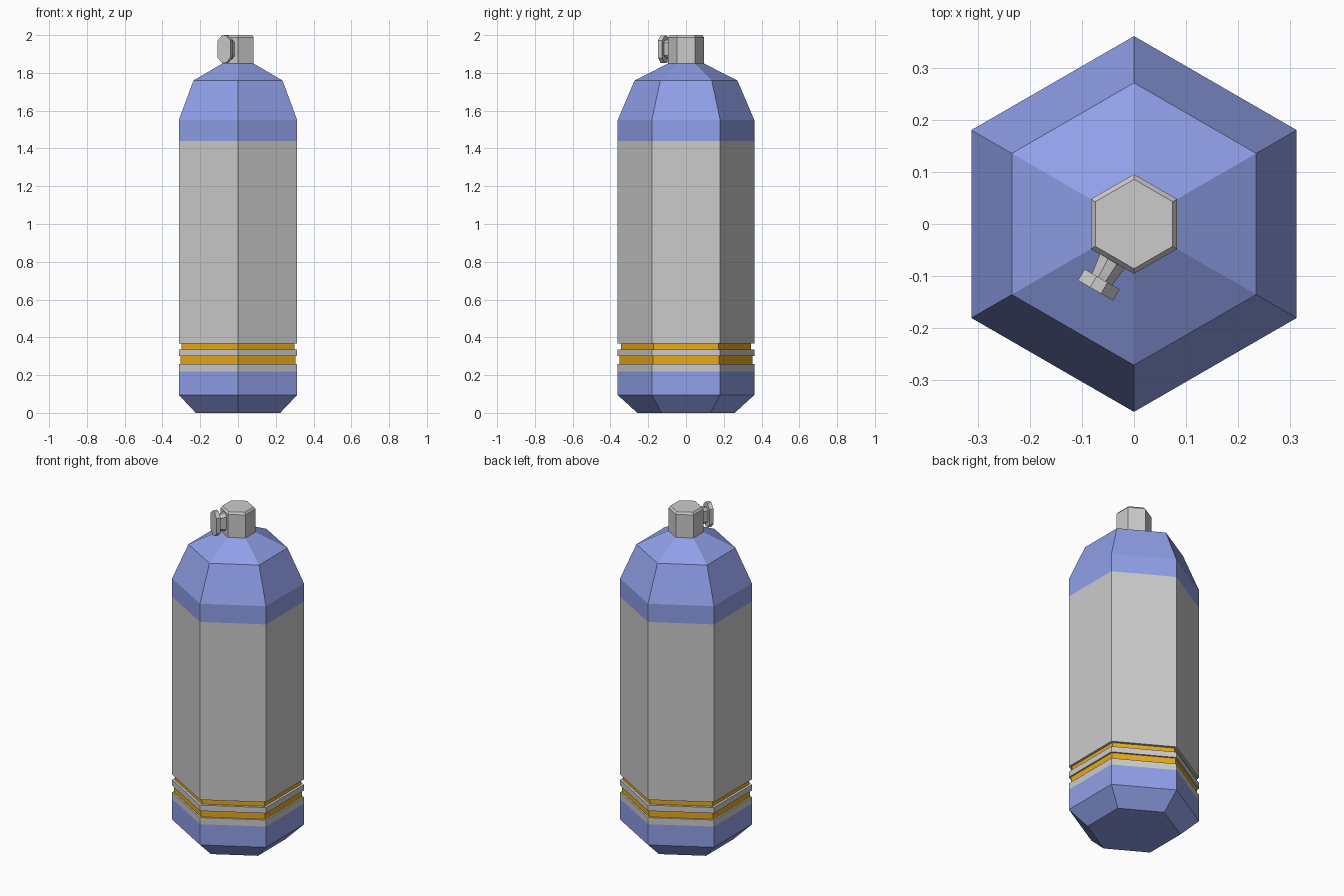
import bpy, bmesh
from math import cos, sin, pi
from mathutils import Vector

if "Cube" in bpy.data.objects:
    bpy.data.objects.remove(bpy.data.objects["Cube"])


def material(name, rgb):
    m = bpy.data.materials.new(name)
    m.diffuse_color = (*rgb, 1)
    m.use_nodes = True
    m.node_tree.nodes["Principled BSDF"].inputs["Base Color"].default_value = m.diffuse_color
    return m


def loft(name, rings, mat=None, cap_start=False, cap_end=False):
    """Skin a list of equal-length point rings, with optional end caps."""
    bm = bmesh.new()
    vr = [[bm.verts.new(p) for p in ring] for ring in rings]
    n = len(vr[0])
    for a, b in zip(vr, vr[1:]):
        for i in range(n):
            j = (i + 1) % n
            bm.faces.new((a[i], a[j], b[j], b[i]))
    if cap_start:
        bm.faces.new(vr[0][::-1])
    if cap_end:
        bm.faces.new(vr[-1])
    me = bpy.data.meshes.new(name)
    bm.to_mesh(me)
    bm.free()
    ob = bpy.data.objects.new(name, me)
    bpy.context.collection.objects.link(ob)
    if mat:
        me.materials.append(mat)
    return ob


def hexagon(r, z):
    return [(r * cos(pi / 2 + k * pi / 3), r * sin(pi / 2 + k * pi / 3), z) for k in range(6)]


def hex_part(name, profile, mat=None, **caps):
    return loft(name, [hexagon(r, z) for r, z in profile], mat, **caps)


blue = material("blue_paint", (0.28, 0.35, 0.81))
gold = material("gold_paint", (0.80, 0.40, 0.01))
R, G1, G2 = 0.362, 0.351, 0.345

# tank body, bottom to top
hex_part("base", [(0.258, 0), (R, 0.095), (R, 0.22)], blue, cap_start=True)
hex_part("lower_collar", [(R, 0.22), (R, 0.26), (G1, 0.26)])
hex_part("lower_gold_band", [(G1, 0.26), (G1, 0.30)], gold)
hex_part("middle_ring", [(G1, 0.30), (R, 0.30), (R, 0.335), (G2, 0.335)])
hex_part("upper_gold_band", [(G2, 0.335), (G2, 0.367)], gold)
hex_part("cylinder_wall", [(G2, 0.367), (R, 0.367), (R, 1.44)])
hex_part("shoulder", [(R, 1.44), (R, 1.55), (0.272, 1.76), (0.096, 1.849)], blue)

# valve on top
hex_part("valve", [(0.096, 1.849), (0.096, 1.988), (0.086, 2.0)], cap_end=True)

# knob on the front-left face of the valve
out = Vector((cos(4 * pi / 3), sin(4 * pi / 3), 0))
side = Vector((-out.y, out.x, 0))
up = Vector((0, 0, 1))


def octagon(d, w, h, c):
    """Tall chamfered rectangle facing outward at distance d."""
    q = [(w, -h + c), (w, h - c), (w - c, h), (-w + c, h),
         (-w, h - c), (-w, -h + c), (-w + c, -h), (w - c, -h)]
    return [out * d + side * s + up * (1.926 + z) for s, z in q]


loft("knob_stem", [octagon(0.081, 0.028, 0.055, 0.018), octagon(0.125, 0.022, 0.045, 0.014)])
loft("knob_plate", [octagon(0.123, 0.039, 0.073, 0.027), octagon(0.148, 0.039, 0.073, 0.027)],
     cap_start=True, cap_end=True)
